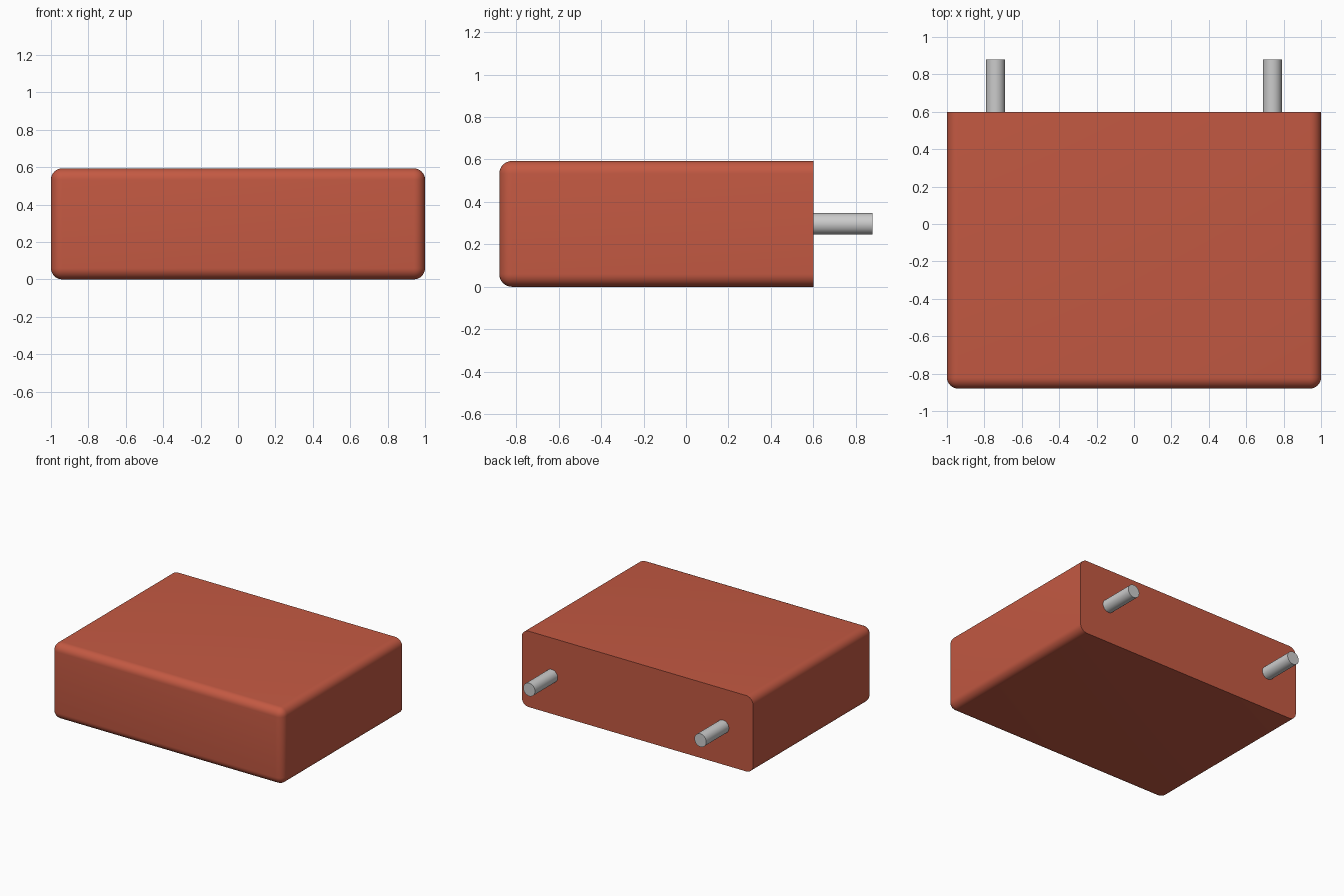
import bpy, bmesh, math

if "Cube" in bpy.data.objects:
    bpy.data.objects.remove(bpy.data.objects["Cube"])

WIDTH, FRONT, BACK, HEIGHT = 2.0, -0.88, 0.60, 0.593


def smooth(obj):
    bpy.ops.object.select_all(action='DESELECT')
    obj.select_set(True)
    bpy.context.view_layer.objects.active = obj
    bpy.ops.object.shade_smooth_by_angle(angle=math.radians(35))


# Rounded block: every edge softened except the rim of the flat back face
bm = bmesh.new()
bmesh.ops.create_cube(bm, size=1)
for v in bm.verts:
    v.co.x *= WIDTH
    v.co.y = BACK if v.co.y > 0 else FRONT
    v.co.z = HEIGHT if v.co.z > 0 else 0
soft = [e for e in bm.edges if any(v.co.y < 0 for v in e.verts)]
bmesh.ops.bevel(bm, geom=soft, offset=0.06, offset_type='OFFSET', segments=8,
                profile=0.5, affect='EDGES', clamp_overlap=True)
bmesh.ops.recalc_face_normals(bm, faces=bm.faces)
mesh = bpy.data.meshes.new("block")
bm.to_mesh(mesh)
bm.free()
block = bpy.data.objects.new("block", mesh)
bpy.context.collection.objects.link(block)
red = bpy.data.materials.new("red")
red.diffuse_color = (0.55, 0.10, 0.055, 1)
red.use_nodes = True
red.node_tree.nodes["Principled BSDF"].inputs["Base Color"].default_value = red.diffuse_color
mesh.materials.append(red)
smooth(block)

# Two round pins sticking out of the back
for name, x in (("left_pin", -0.74), ("right_pin", 0.74)):
    y0, y1 = BACK - 0.02, 0.88
    bpy.ops.mesh.primitive_cylinder_add(
        vertices=32, radius=0.051, depth=y1 - y0,
        location=(x, (y0 + y1) / 2, HEIGHT / 2),
        rotation=(math.pi / 2, 0, 0))
    pin = bpy.context.object
    pin.name = name
    smooth(pin)
